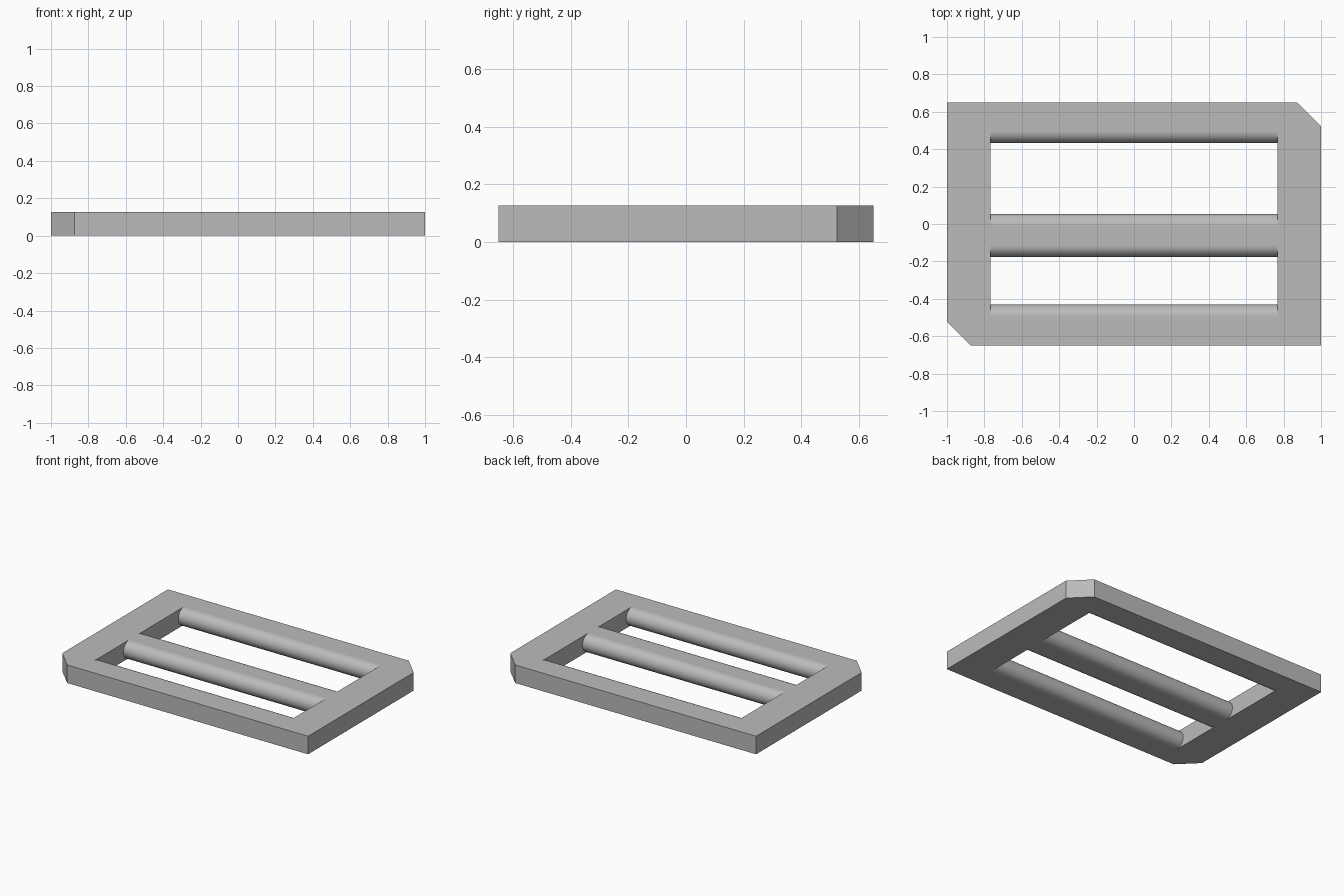
import bpy
import bmesh
import math

HALF_X, HALF_Y, HEIGHT = 1.0, 0.65, 0.127
SLOT_X = 0.767
R = HEIGHT / 2
SEGMENTS = 24

cube = bpy.data.objects.get("Cube")
if cube:
    bpy.data.objects.remove(cube, do_unlink=True)

grey = bpy.data.materials.new("plain grey")
grey.use_nodes = True
colour = (0.5, 0.5, 0.5, 1)
grey.diffuse_color = colour
grey.node_tree.nodes["Principled BSDF"].inputs["Base Color"].default_value = colour


def extrude_profile(name, points, offset):
    """Solid made by sweeping a closed planar profile along an offset."""
    bm = bmesh.new()
    face = bm.faces.new([bm.verts.new(p) for p in points])
    swept = bmesh.ops.extrude_face_region(bm, geom=[face])["geom"]
    verts = [v for v in swept if isinstance(v, bmesh.types.BMVert)]
    bmesh.ops.translate(bm, verts=verts, vec=offset)
    bmesh.ops.recalc_face_normals(bm, faces=bm.faces)
    mesh = bpy.data.meshes.new(name)
    bm.to_mesh(mesh)
    bm.free()
    mesh.materials.append(grey)
    obj = bpy.data.objects.new(name, mesh)
    bpy.context.collection.objects.link(obj)
    return obj


def rounded_side(y, direction):
    """Half circle, bottom to top, bulging in +y or -y up to the given y."""
    angles = [math.pi * (i / SEGMENTS - 0.5) for i in range(SEGMENTS + 1)]
    arc = [(y + direction * R * (math.cos(a) - 1), R + R * math.sin(a)) for a in angles]
    return [(arc[0][0], -0.1)] + arc + [(arc[-1][0], HEIGHT + 0.1)]


# Plate with two opposite corners cut off
cut = HEIGHT
outline = [(-HALF_X + cut, -HALF_Y), (HALF_X, -HALF_Y), (HALF_X, HALF_Y - cut),
           (HALF_X - cut, HALF_Y), (-HALF_X, HALF_Y), (-HALF_X, -HALF_Y + cut)]
buckle = extrude_profile("buckle_frame", [(x, y, 0) for x, y in outline], (0, 0, HEIGHT))

# Two strap slots with rounded long sides
for y_front, y_back in [(-0.43, -0.177), (0.054, 0.432)]:
    section = rounded_side(y_front, 1) + rounded_side(y_back, -1)[::-1]
    cutter = extrude_profile("slot_cutter", [(-SLOT_X, y, z) for y, z in section],
                             (2 * SLOT_X, 0, 0))
    cutter.hide_render = True
    mod = buckle.modifiers.new("slot", 'BOOLEAN')
    mod.operation = 'DIFFERENCE'
    mod.solver = 'EXACT'
    mod.object = cutter
    bpy.context.view_layer.objects.active = buckle
    bpy.ops.object.modifier_apply(modifier=mod.name)
    bpy.data.objects.remove(cutter, do_unlink=True)

# Smooth only the rounded bar surfaces
for poly in buckle.data.polygons:
    n = poly.normal
    poly.use_smooth = abs(n.x) < 0.01 and abs(n.y) > 0.01 and abs(n.z) > 0.01
